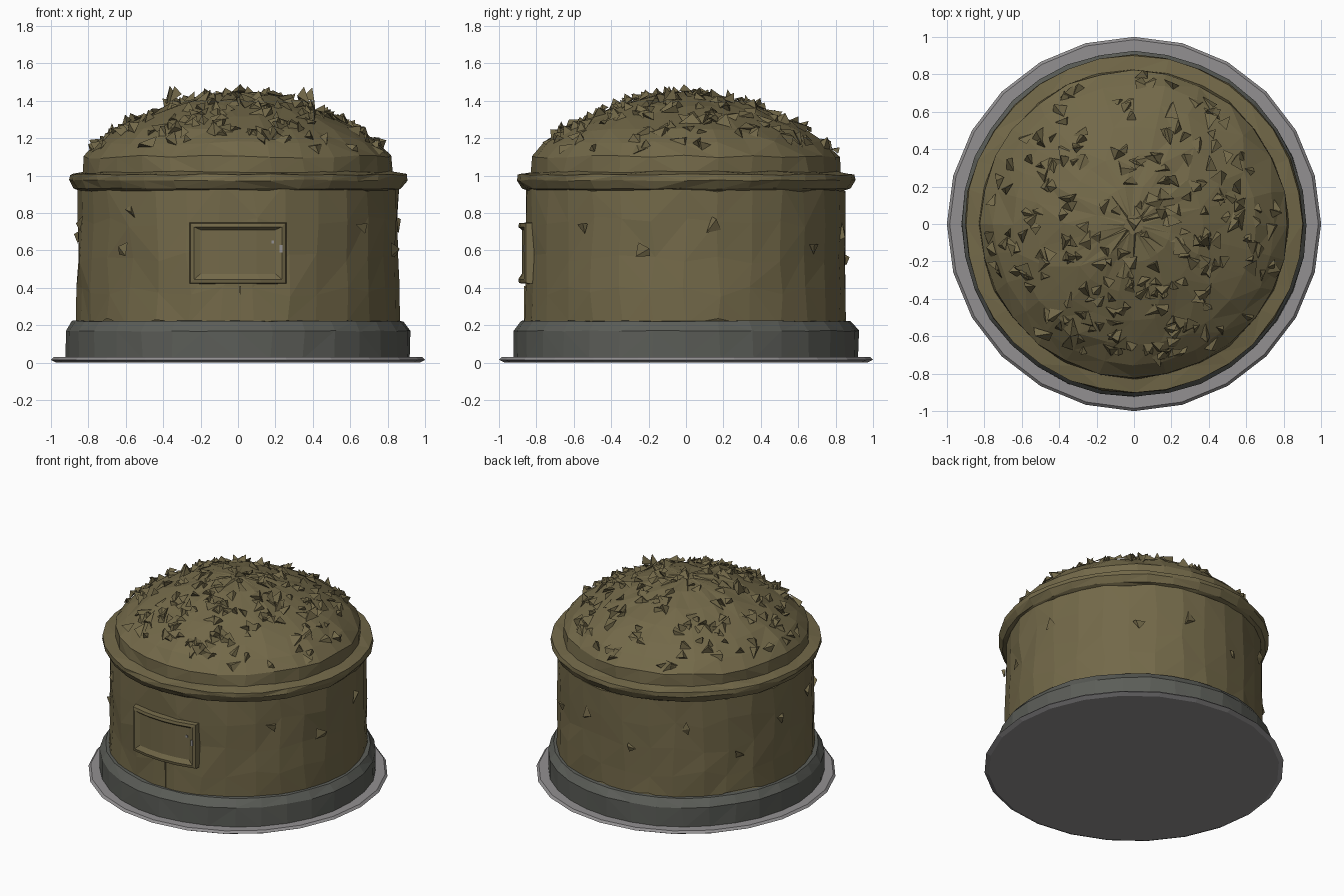
import bpy, bmesh, math, random
from mathutils import Vector

random.seed(7)
if "Cube" in bpy.data.objects:
    bpy.data.objects.remove(bpy.data.objects["Cube"])


def material(name, rgb):
    m = bpy.data.materials.new(name)
    m.use_nodes = True
    m.diffuse_color = (*rgb, 1)
    bsdf = m.node_tree.nodes["Principled BSDF"]
    bsdf.inputs["Base Color"].default_value = (*rgb, 1)
    bsdf.inputs["Roughness"].default_value = 0.9
    return m


EARTH = material("olive earth", (0.17, 0.14, 0.066))
STONE = material("dark grey stone", (0.105, 0.11, 0.097))
PALE = material("pale grey slab", (0.29, 0.28, 0.285))


def finish(bm, name, mat):
    bmesh.ops.recalc_face_normals(bm, faces=bm.faces)
    mesh = bpy.data.meshes.new(name)
    bm.to_mesh(mesh)
    bm.free()
    mesh.materials.append(mat)
    obj = bpy.data.objects.new(name, mesh)
    bpy.context.collection.objects.link(obj)
    return obj


def lathe(name, profile, sides, mat, rough=0.0, rough_z=0.0):
    """Spin (radius, height) points; closes both ends and roughens the facets."""
    bm = bmesh.new()
    rings = []
    for r, z in profile:
        ring = []
        for i in range(sides):
            a = math.tau * (i + random.uniform(-12, 12) * rough) / sides
            rr = r + random.uniform(-rough, rough)
            ring.append(bm.verts.new((rr * math.cos(a), rr * math.sin(a),
                                      z + random.uniform(-rough_z, rough_z))))
        rings.append(ring)
    for low, high in zip(rings, rings[1:]):
        for i in range(sides):
            j = (i + 1) % sides
            quad = [low[i], low[j], high[j], high[i]]
            if rough:
                k = random.randint(0, 1)
                bm.faces.new((quad[k], quad[k + 1], quad[k + 2]))
                bm.faces.new((quad[k], quad[k + 2], quad[(k + 3) % 4]))
            else:
                bm.faces.new(quad)
    bm.faces.new(rings[0][::-1])
    bm.faces.new(rings[-1])
    return finish(bm, name, mat)


# Ground slab and stone plinth
lathe("ground_slab", [(0.97, 0), (1.0, 0.015), (0.985, 0.03)], 24, PALE)
lathe("stone_plinth", [(0.92, 0.02), (0.922, 0.17), (0.885, 0.222), (0.8, 0.225)],
      32, STONE, 0.004, 0.003)

# Rough drum wall and flared rim
lathe("drum_wall", [(0.862, 0.21), (0.86, 0.38), (0.859, 0.56), (0.858, 0.75), (0.857, 0.94)],
      30, EARTH, 0.008, 0.03)
lathe("rim", [(0.85, 0.92), (0.878, 0.93), (0.903, 0.975), (0.9, 1.005), (0.82, 1.02), (0.75, 1.02)],
      32, EARTH, 0.005, 0.005)

# Domed heap on an upright collar
DOME = [(0.82, 1.1), (0.75, 1.175), (0.65, 1.245), (0.52, 1.31),
        (0.37, 1.375), (0.2, 1.425), (0.05, 1.445)]
lathe("dome", [(0.825, 1.0)] + DOME, 28, EARTH, 0.007, 0.009)


def dome_height(r):
    for (r0, z0), (r1, z1) in zip(DOME, DOME[1:]):
        if r >= r1:
            return z0 + (z1 - z0) * (r0 - r) / (r0 - r1)
    return DOME[-1][1]


def shard(bm, base, normal, size, lift):
    """Crooked little clod: a triangle footing with an off-centre ridge."""
    normal = normal.normalized()
    u = normal.orthogonal().normalized()
    v = normal.cross(u)
    spin = random.uniform(0, math.tau)
    foot = []
    for k in range(3):
        a = spin + k * math.tau / 3 + random.uniform(-0.5, 0.5)
        s = size * random.uniform(0.6, 1.15)
        foot.append(bm.verts.new(base + u * s * math.cos(a) + v * s * math.sin(a)
                                 + normal * random.uniform(-0.25, 0.35) * lift))
    lean = u * random.uniform(-0.7, 0.7) * size + v * random.uniform(-0.7, 0.7) * size
    tip = bm.verts.new(base + lean + normal * lift)
    for k in range(3):
        bm.faces.new((foot[k], foot[(k + 1) % 3], tip))
    bm.faces.new(foot[::-1])


# Clods on the dome, thicker towards the front
bm = bmesh.new()
count = 0
while count < 230:
    r = 0.79 * math.sqrt(random.random())
    a = random.uniform(0, math.tau)
    x, y = r * math.cos(a), r * math.sin(a)
    if y > 0.1 and random.random() < 0.4:
        continue
    count += 1
    normal = Vector((x, y, 0.75))
    shard(bm, Vector((x, y, dome_height(r))), normal,
          random.uniform(0.035, 0.065), random.uniform(0.02, 0.05))
# Two tall clods beside the crown
for side in (-1, 1):
    for k in range(2):
        shard(bm, Vector((side * (0.34 + 0.03 * k), -0.1, 1.4)),
              Vector((side * 0.3, 0, 1)), 0.05, 0.075)
finish(bm, "dome_clods", EARTH)

# Sparse chips on the wall: (angle in degrees, height)
bm = bmesh.new()
for deg, z in [(225, 0.6), (228, 0.81), (10, 0.73), (52, 0.62), (75, 0.7), (100, 0.55),
               (125, 0.72), (150, 0.5), (172, 0.68), (195, 0.75), (320, 0.72), (345, 0.6)]:
    a = math.radians(deg)
    n = Vector((math.cos(a), math.sin(a), 0))
    shard(bm, n * 0.86 + Vector((0, 0, z)), n, 0.05, 0.025)
finish(bm, "wall_chips", EARTH)

# Curved hatch: nested rectangles (half width, bottom, top, radius) bridged together
bm = bmesh.new()
COLS = 4
loops = []
for w, z0, z1, rad in [(0.26, 0.42, 0.75, 0.84), (0.255, 0.425, 0.745, 0.893),
                       (0.235, 0.445, 0.725, 0.897), (0.2, 0.475, 0.71, 0.878)]:
    xs = [-w + 2 * w * i / COLS for i in range(COLS + 1)]
    pts = [(x, z0) for x in xs] + [(x, z1) for x in reversed(xs)]
    loops.append([bm.verts.new((x, -math.sqrt(rad * rad - x * x), z)) for x, z in pts])
n = len(loops[0])
for outer, inner in zip(loops, loops[1:]):
    for i in range(n):
        j = (i + 1) % n
        bm.faces.new((outer[i], outer[j], inner[j], inner[i]))
last = loops[-1]
for i in range(COLS):
    bm.faces.new((last[i], last[i + 1], last[n - 2 - i], last[n - 1 - i]))
finish(bm, "hatch", EARTH)


def plate(name, x, y, z, sx, sz, mat):
    bm = bmesh.new()
    bmesh.ops.create_cube(bm, size=1)
    bmesh.ops.scale(bm, vec=(sx, 0.008, sz), verts=bm.verts)
    bmesh.ops.translate(bm, vec=(x, y, z), verts=bm.verts)
    finish(bm, name, mat)


# Latch glints on the hatch and the seam below it
plate("hatch_latch", 0.23, -0.865, 0.61, 0.016, 0.04, PALE)
plate("hatch_rivet", 0.185, -0.858, 0.645, 0.014, 0.016, PALE)
plate("wall_seam", 0.012, -0.862, 0.315, 0.008, 0.19, EARTH)
